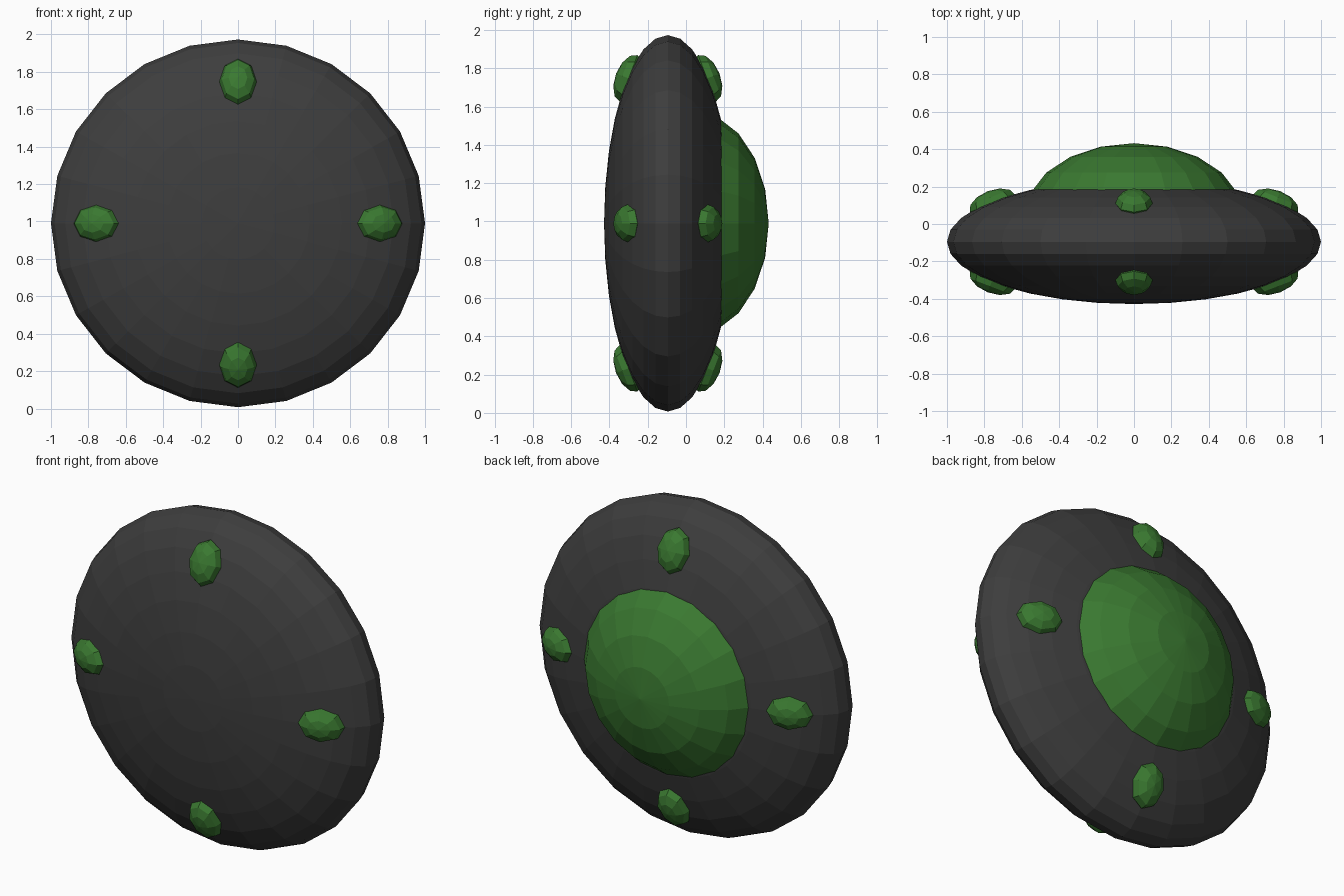
import bpy, math
from mathutils import Matrix, Vector

cube = bpy.data.objects.get("Cube")
if cube:
    bpy.data.objects.remove(cube, do_unlink=True)

CENTRE = Vector((0, -0.095, 0.99))


def material(name, colour):
    m = bpy.data.materials.new(name)
    m.use_nodes = True
    m.diffuse_color = colour
    m.node_tree.nodes["Principled BSDF"].inputs["Base Color"].default_value = colour
    return m


def ellipsoid(name, segments, rings, matrix, mat):
    bpy.ops.mesh.primitive_uv_sphere_add(segments=segments, ring_count=rings, radius=1)
    ob = bpy.context.object
    ob.name = name
    ob.data.transform(matrix)
    ob.data.materials.append(mat)
    return ob


charcoal = material("charcoal", (0.047, 0.047, 0.047, 1))
green = material("leaf green", (0.042, 0.19, 0.03, 1))

# Sphere poles point along y: z becomes +y
to_back = Matrix.Rotation(-math.pi / 2, 4, "X")

# Flattened saucer hull
ellipsoid("saucer_hull", 24, 16, Matrix.Translation(CENTRE)
          @ Matrix.Diagonal((1, 0.333, 0.983, 1)) @ to_back, charcoal)

# Domed canopy on the back face
ellipsoid("canopy_dome", 20, 10, Matrix.Translation((0, 0.05, CENTRE.z))
          @ Matrix.Diagonal((0.58, 0.382, 0.58, 1)) @ to_back, green)

# Four lights on each face, lying along the hull surface
TILT = math.radians(21)
for face, side in (("back", 1), ("front", -1)):
    for i, place in enumerate(("left", "top", "right", "bottom")):
        a = i * math.pi / 2
        radial = Vector((math.cos(a), 0, math.sin(a)))
        across = Vector((-math.sin(a), 0, math.cos(a)))
        out = Vector((0, side, 0))
        along = radial * math.cos(TILT) - out * math.sin(TILT)
        normal = radial * math.sin(TILT) + out * math.cos(TILT)
        if along.cross(across).dot(normal) < 0:
            across = -across
        spot = CENTRE + radial * 0.757 + out * 0.205
        basis = Matrix((along * 0.13, across * 0.1, normal * 0.07)).transposed().to_4x4()
        ellipsoid(f"{face}_light_{place}", 8, 6, Matrix.Translation(spot) @ basis, green)
